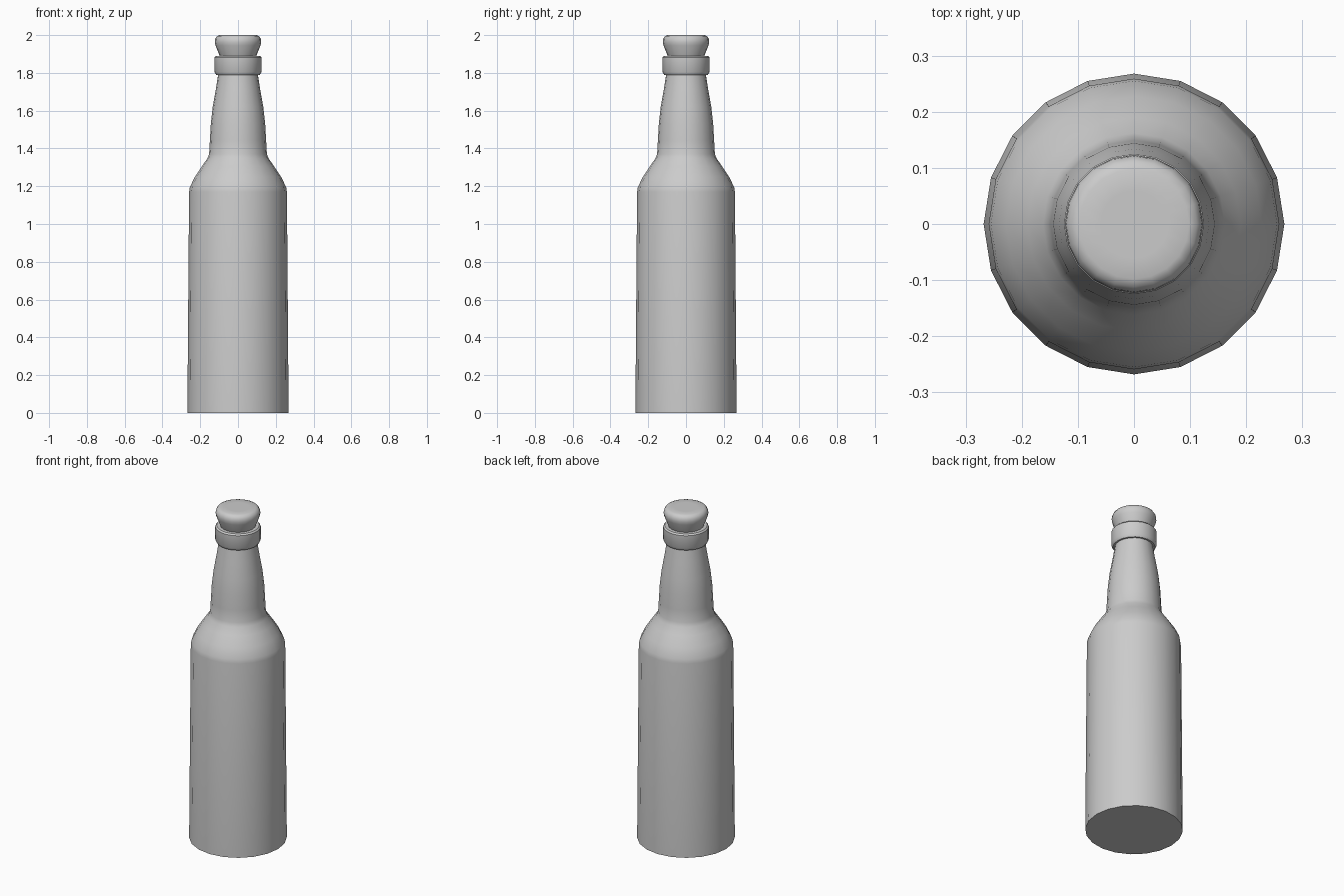
import bpy, bmesh, math

if "Cube" in bpy.data.objects:
    bpy.data.objects.remove(bpy.data.objects["Cube"])

SIDES = 20


def lathe(name, profile, angle=35):
    """Revolve (radius, height) points about z and cap both ends."""
    bm = bmesh.new()
    rings = []
    for r, z in profile:
        rings.append([bm.verts.new((r * math.cos(2 * math.pi * i / SIDES),
                                    r * math.sin(2 * math.pi * i / SIDES), z))
                      for i in range(SIDES)])
    for a, b in zip(rings, rings[1:]):
        for i in range(SIDES):
            j = (i + 1) % SIDES
            bm.faces.new((a[i], a[j], b[j], b[i]))
    bm.faces.new(rings[0][::-1])
    bm.faces.new(rings[-1])
    mesh = bpy.data.meshes.new(name)
    bm.to_mesh(mesh)
    bm.free()
    obj = bpy.data.objects.new(name, mesh)
    bpy.context.collection.objects.link(obj)
    bpy.ops.object.select_all(action='DESELECT')
    obj.select_set(True)
    bpy.context.view_layer.objects.active = obj
    bpy.ops.object.shade_smooth_by_angle(angle=math.radians(angle))
    return obj


# Body, shoulder and tapering neck
lathe("bottle_body", [
    (0.268, 0), (0.259, 1.17), (0.255, 1.195), (0.228, 1.25), (0.19, 1.307),
    (0.162, 1.347), (0.153, 1.37), (0.149, 1.44), (0.144, 1.53),
    (0.134, 1.62), (0.117, 1.715), (0.104, 1.80)])

# Raised ring at the mouth
lathe("lip_ring", [
    (0.100, 1.79), (0.116, 1.79), (0.125, 1.806), (0.125, 1.882),
    (0.117, 1.89), (0.09, 1.89)], angle=30)

# Flared stopper, its lower end inside the mouth
lathe("stopper", [
    (0.088, 1.87), (0.098, 1.892), (0.119, 1.945), (0.123, 1.963),
    (0.121, 1.98), (0.112, 1.994), (0.098, 2.0), (0.06, 2.0)], angle=50)
